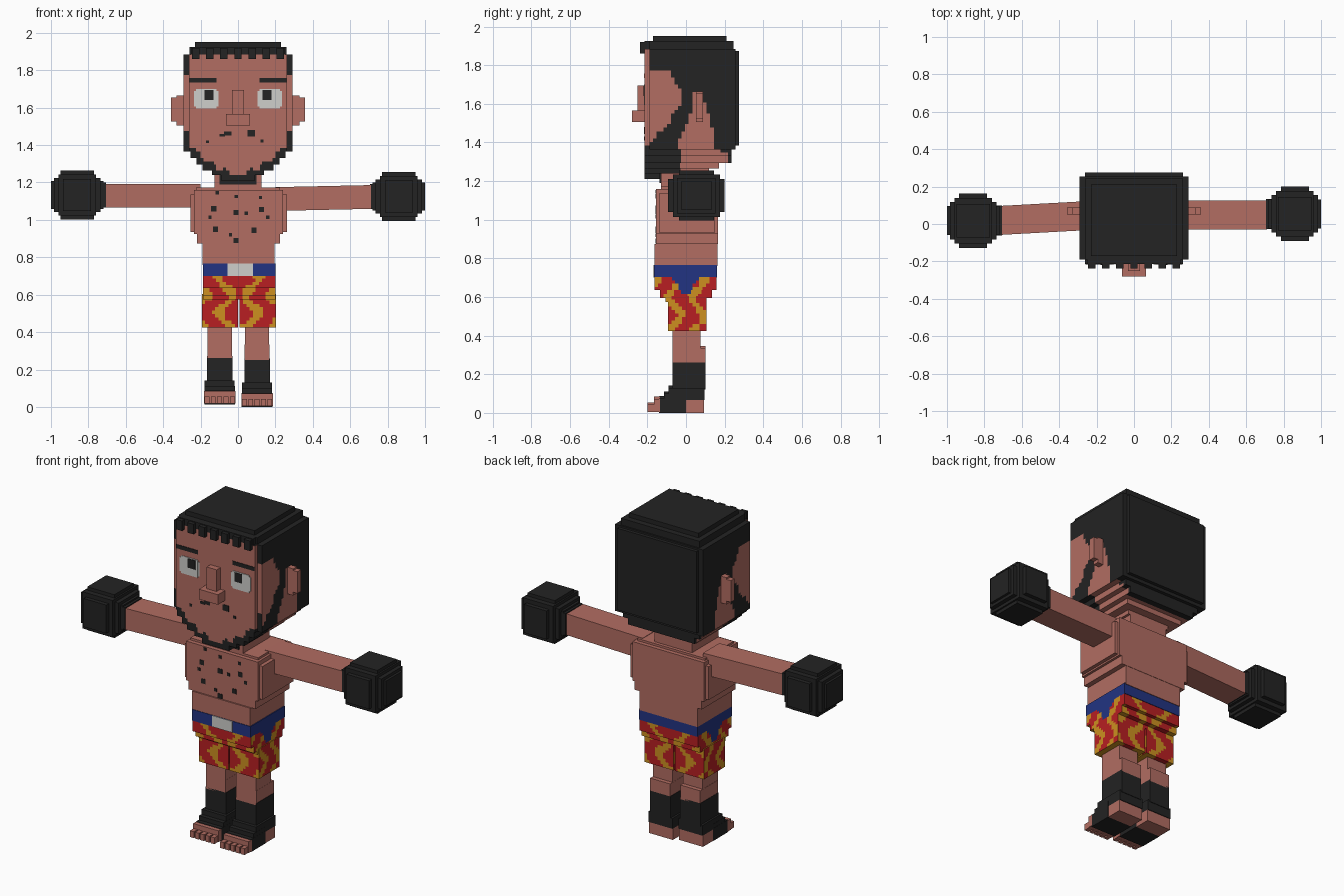
import bpy, bmesh, math
from mathutils import Vector

if "Cube" in bpy.data.objects:
    bpy.data.objects.remove(bpy.data.objects["Cube"])

# ---- colours -------------------------------------------------------------
def lin(c):
    c /= 255
    return c / 12.92 if c <= 0.04045 else ((c + 0.055) / 1.055) ** 2.4

SKIN, BLACK, WHITE, RED, GOLD, BLUE = range(6)
MATS = []
for name, rgb in (("skin", (178, 109, 98)), ("black", (35, 35, 35)),
                  ("white", (207, 207, 203)), ("red", (184, 31, 34)),
                  ("gold", (205, 144, 32)), ("blue", (34, 52, 130))):
    m = bpy.data.materials.new(name)
    m.diffuse_color = (*[lin(c) for c in rgb], 1)
    m.use_nodes = True
    m.node_tree.nodes["Principled BSDF"].inputs["Base Color"].default_value = m.diffuse_color
    MATS.append(m)

# ---- helpers -------------------------------------------------------------
def add_box(bm, box, paint, cell):
    """Box (x0,x1,y0,y1,z0,z1); sides split into cells when paint is a rule."""
    lo, hi = Vector(box[0::2]), Vector(box[1::2])
    for axis in range(3):
        a, b = (axis + 1) % 3, (axis + 2) % 3
        na = nb = 1
        if callable(paint):
            na = max(1, round((hi[a] - lo[a]) / cell))
            nb = max(1, round((hi[b] - lo[b]) / cell))
        for side in (-1, 1):
            grid = []
            for i in range(na + 1):
                row = []
                for j in range(nb + 1):
                    p = Vector((0, 0, 0))
                    p[axis] = hi[axis] if side > 0 else lo[axis]
                    p[a] = lo[a] + (hi[a] - lo[a]) * i / na
                    p[b] = lo[b] + (hi[b] - lo[b]) * j / nb
                    row.append(bm.verts.new(p))
                grid.append(row)
            n = Vector((0, 0, 0))
            n[axis] = side
            for i in range(na):
                for j in range(nb):
                    q = [grid[i][j], grid[i + 1][j], grid[i + 1][j + 1], grid[i][j + 1]]
                    f = bm.faces.new(q if side > 0 else q[::-1])
                    f.material_index = paint(f.calc_center_median(), n) if callable(paint) else paint

def part(name, boxes, paint, cell=0.02, bend=None):
    bm = bmesh.new()
    for box in boxes:
        add_box(bm, box, paint, cell)
    bmesh.ops.remove_doubles(bm, verts=bm.verts, dist=1e-5)
    if bend:
        for v in bm.verts:
            v.co += Vector(bend(v.co))
    me = bpy.data.meshes.new(name)
    bm.to_mesh(me)
    bm.free()
    for m in MATS:
        me.materials.append(m)
    ob = bpy.data.objects.new(name, me)
    bpy.context.collection.objects.link(ob)
    return ob

def inside(y, z, poly):
    hit = False
    for (y1, z1), (y2, z2) in zip(poly, poly[1:] + poly[:1]):
        if (z1 > z) != (z2 > z) and y < y1 + (z - z1) * (y2 - y1) / (z2 - z1):
            hit = not hit
    return hit

# ---- head: stepped block with hair, sideburns and beard --------------------
CHEEK = [(-.25, 1.91), (-.19, 1.90), (-.18, 1.77), (-.08, 1.77), (-.05, 1.71), (-.02, 1.66),
         (-.03, 1.6), (-.07, 1.55), (-.1, 1.48), (-.15, 1.45), (-.2, 1.38), (-.25, 1.37)]
EAR_AREA = [(.04, 1.66), (.085, 1.64), (.13, 1.52), (.15, 1.37), (.22, 1.34), (.2, 1.29),
            (.18, 1.2), (-.03, 1.2), (-.035, 1.42), (-.01, 1.47), (.04, 1.6)]

def head_paint(c, n):
    if n.z > .5:
        return BLACK
    if n.z < -.5:
        return BLACK if c.y < -.03 or c.y > .2 else SKIN
    if n.y > .5:
        return BLACK if c.z > 1.3 else SKIN
    if n.y < -.5:
        if abs(c.x) > .262 and c.z > 1.37:
            return BLACK if c.z > 1.77 or c.z < 1.48 else SKIN
        tooth = .018 * (math.floor(abs(c.x) / .04) % 2)
        return BLACK if c.z < 1.25 + 2.2 * c.x ** 2 + tooth else SKIN
    return SKIN if inside(c.y, c.z, CHEEK) or inside(c.y, c.z, EAR_AREA) else BLACK

part("head", [(-.292, .292, -.19, .255, 1.37, 1.89), (-.262, .262, -.214, -.19, 1.37, 1.89),
              (-.262, .262, .255, .275, 1.39, 1.88), (-.255, .255, -.214, .235, 1.335, 1.37),
              (-.222, .222, -.214, .235, 1.30, 1.335), (-.19, .19, -.214, .17, 1.27, 1.30),
              (-.14, .14, -.214, .12, 1.245, 1.27), (-.09, .09, -.214, -.03, 1.215, 1.245)],
     head_paint, .0185)
part("hair_top", [(-.26, .26, -.19, .245, 1.89, 1.93), (-.23, .23, -.17, .21, 1.93, 1.957),
                  (-.25, .25, -.215, -.19, 1.89, 1.93)], BLACK)
part("hair_fringe", [(x - .02, x + .02, -.238, -.2, 1.865, 1.925)
                     for x in (-.225 + .075 * i for i in range(7))], BLACK)
part("nose", [(-.033, .033, -.25, -.21, 1.51, 1.70), (-.063, .063, -.28, -.21, 1.51, 1.57)], SKIN)

# ---- mirrored face details ------------------------------------------------
def face_plate(x0, x1, z0, z1, y=-.214, thick=.003):
    return (x0, x1, y - thick, y + .001, z0, z1)

for side, s in (("left", -1), ("right", 1)):
    def mx(a, b):
        return sorted((s * a, s * b))
    part(side + "_eye", [face_plate(*mx(.105, .235), 1.61, 1.695),
                         face_plate(*mx(.115, .225), 1.60, 1.705, thick=.0035)], WHITE)
    part(side + "_pupil", [face_plate(*mx(.13, .18), 1.645, 1.70, thick=.006)], BLACK)
    part(side + "_brow", [face_plate(*mx(.115, .26), 1.74, 1.763)], BLACK)
    part(side + "_ear", [(*mx(.28, .33), .052, .087, 1.51, 1.67),
                         (*mx(.33, .358), .052, .087, 1.53, 1.66)], SKIN)
part("moustache_patches", [face_plate(-.10, -.07, 1.45, 1.465), face_plate(-.075, -.035, 1.455, 1.478),
                           face_plate(.05, .09, 1.45, 1.485), face_plate(-.17, -.155, 1.415, 1.43),
                           face_plate(.12, .135, 1.42, 1.435)], BLACK)

# ---- neck and torso -------------------------------------------------------
part("neck", [(-.125, .125, -.13, .12, 1.16, 1.255)], SKIN)
part("under_chin_beard", [(-.1, .1, -.137, -.06, 1.195, 1.25)], BLACK)
part("torso", [(-.225, .225, -.13, .14, 1.14, 1.178), (-.255, .262, -.14, .15, .94, 1.14),
               (-.235, .24, -.155, .165, .93, 1.165), (-.22, .225, -.155, .165, .88, .93),
               (-.19, .195, -.163, .163, .765, .88)], SKIN)
SPOTS = [(-.11, 1.15), (-.13, 1.065), (-.15, 1.02), (-.12, .955), (-.01, 1.13), (-.01, 1.045),
         (.045, 1.04), (.125, 1.06), (.12, 1.125), (.085, .95), (-.04, .925), (-.01, .895), (.16, 1.02)]
part("chest_hair", [face_plate(x - r, x + r, z - r, z + r, y=-.155)
                    for i, (x, z) in enumerate(SPOTS) for r in [.009 + .005 * (i % 2)]], BLACK)

# ---- arms and gloves ------------------------------------------------------
def fist(name, cx, cy, cz, s):
    sizes = [(.14, .078, .075), (.125, .1, .092), (.1, .122, .11), (.075, .146, .085), (.09, .09, .13)]
    boxes = [(cx - a, cx + a, cy - b, cy + b, cz - c, cz + c) for a, b, c in sizes]
    x0, x1 = sorted((s * .705, s * .78))
    boxes.append((x0, x1, cy - .08, cy + .08, cz - .066, cz + .066))
    part(name, boxes, BLACK)

part("left_arm", [(-.71, -.2, -.03, .125, 1.07, 1.198)], SKIN,
     bend=lambda c: (0, -.028 if c.x < -.5 else 0, 0))
part("right_arm", [(.2, .71, -.03, .125, 1.053, 1.18)], SKIN,
     bend=lambda c: (0, 0, .011 if c.x > .5 else 0))
fist("left_glove", -.86, .018, 1.138, -1)
fist("right_glove", .86, .054, 1.13, 1)

# ---- shorts ---------------------------------------------------------------
def shorts_paint(c, n):
    if abs(n.x) > .5 and abs(c.x) > .1 and c.z > .62 and abs(c.y) < .03 + max(0, c.z - .67) * 1.5:
        return BLUE
    u = c.y * 1.1 if abs(n.x) > .5 else abs(c.x - .003)
    wave = math.sin(46 * u + 1.6 * math.sin(34 * c.z) + 4.6)
    return GOLD if wave + .3 * math.sin(60 * c.z + 20 * u) > .35 else RED

part("shorts", [(-.188, .2, -.162, .157, .64, .708), (-.188, .2, -.135, .135, .60, .64),
                (-.193, .001, -.092, .105, .43, .61), (.009, .203, -.092, .105, .43, .61),
                (-.188, .2, -.105, .105, .58, .60)], shorts_paint, .018)
part("belt", [(-.188, .2, -.166, .16, .705, .772)], BLUE)
part("belt_buckle", [face_plate(-.055, .08, .705, .772, y=-.166)], WHITE)

# ---- legs, ankle wraps and feet -------------------------------------------
for side, cx, z0 in (("left", -.098, .017), ("right", .102, .005)):
    def slab(h, y0, y1, a, b):
        return (cx - h, cx + h, y0, y1, z0 + a, z0 + b)
    part(side + "_leg", [slab(.065, -.07, .075, .25, .45), slab(.066, -.066, .1, .25, .335)], SKIN)
    part(side + "_ankle_wrap", [slab(.068, -.07, .1, .12, .26), slab(.08, -.09, .097, .068, .13),
                                slab(.081, -.115, 0, 0, .1), slab(.082, -.14, 0, 0, .075)], BLACK)
    part(side + "_heel", [slab(.08, 0, .093, 0, .068)], SKIN)
    toes = [slab(.084, -.165, -.135, .005, .072)]
    for i in range(5):
        tx = cx + (i - 2) * .034
        toes.append((tx - .013, tx + .013, -.2, -.16, z0 + .005, z0 + .043))
    part(side + "_toes", toes, SKIN)

# rest the feet exactly on the ground
for ob in bpy.context.collection.objects:
    ob.location.z -= .005
